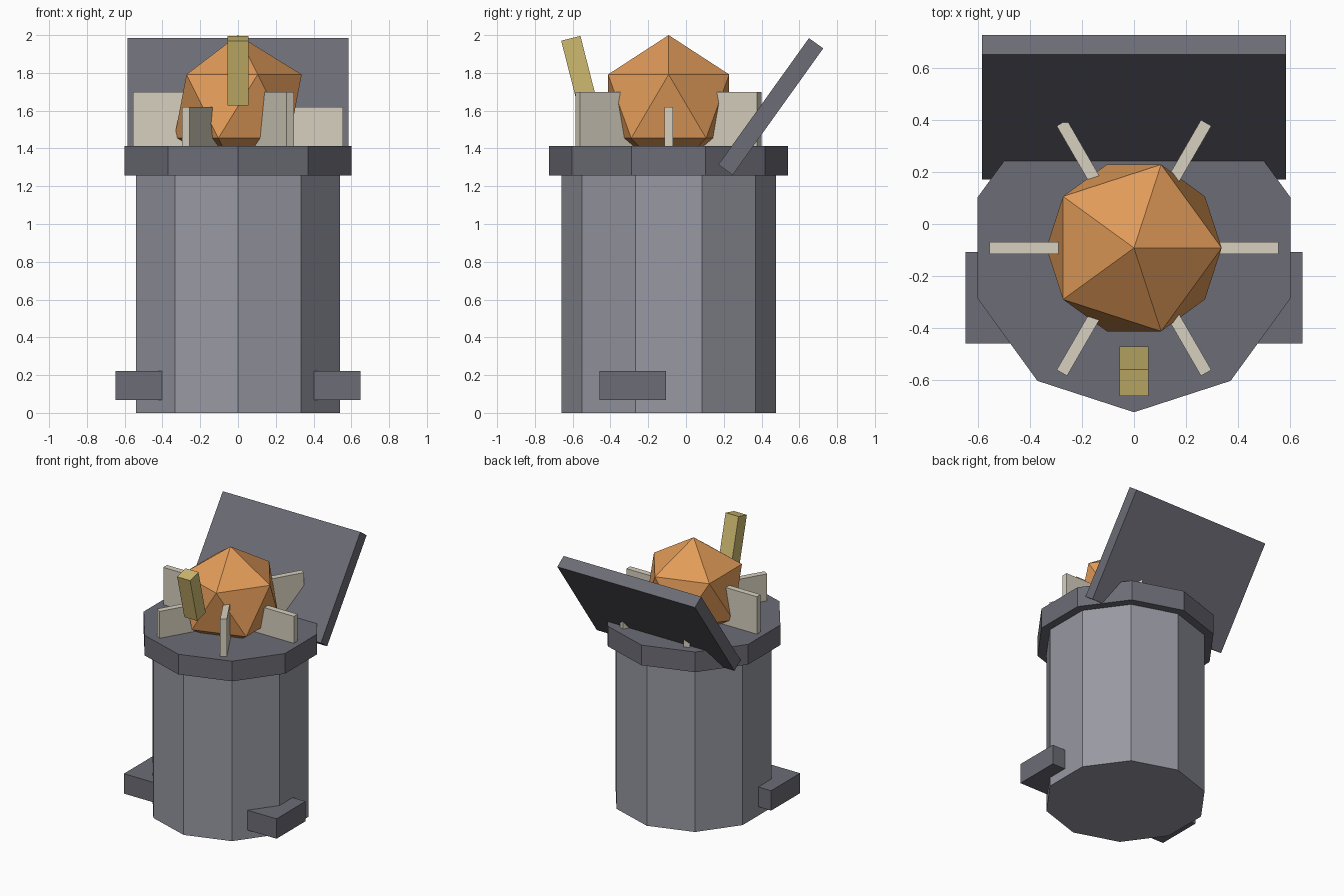
import bpy
from math import radians, sin, cos
from mathutils import Matrix, Vector

default = bpy.data.objects.get("Cube")
if default:
    bpy.data.objects.remove(default, do_unlink=True)

AXIS_Y = -0.092  # the barrel axis sits forward of the centre
BODY_HEIGHT = 1.3
RIM_BOTTOM, RIM_TOP = 1.258, 1.413


def make_material(name, colour):
    mat = bpy.data.materials.new(name)
    mat.use_nodes = True
    rgba = (*colour, 1)
    mat.diffuse_color = rgba
    mat.node_tree.nodes["Principled BSDF"].inputs["Base Color"].default_value = rgba
    return mat


body_grey = make_material("light grey", (0.31, 0.315, 0.36))
dark_grey = make_material("dark grey", (0.15, 0.15, 0.18))
orange = make_material("orange", (0.76, 0.33, 0.1))
bone = make_material("bone", (0.68, 0.63, 0.52))
yellow = make_material("dull yellow", (0.62, 0.49, 0.16))


def finish(name, mat):
    obj = bpy.context.object
    obj.name = obj.data.name = name
    obj.data.materials.clear()
    obj.data.materials.append(mat)
    return obj


def drum(name, radius, bottom, top, mat):
    """Ten-sided upright drum with a corner facing the front."""
    bpy.ops.mesh.primitive_cylinder_add(
        vertices=10, radius=radius, depth=top - bottom,
        location=(0, AXIS_Y, (bottom + top) / 2))
    return finish(name, mat)


def box(name, size, centre, mat, rotation=(0, 0, 0)):
    bpy.ops.mesh.primitive_cube_add(size=1, location=centre, rotation=rotation)
    obj = finish(name, mat)
    obj.data.transform(Matrix.Diagonal(Vector((*size, 1))))
    return obj


# Barrel and rim
drum("barrel_body", 0.568, 0, BODY_HEIGHT, body_grey)
drum("barrel_rim", 0.632, RIM_BOTTOM, RIM_TOP, dark_grey)

# Faceted ball resting in the rim
BALL_RADIUS = 0.377
bpy.ops.mesh.primitive_ico_sphere_add(
    subdivisions=1, radius=BALL_RADIUS, location=(0, AXIS_Y, 2 - BALL_RADIUS))
finish("faceted_ball", orange)

# Radial fins, alternately short and tall
FIN_INNER, FIN_OUTER = 0.22, 0.555
for i in range(6):
    angle = radians(60 * i)
    top = 1.70 if i % 2 else 1.62
    reach = (FIN_INNER + FIN_OUTER) / 2
    box(f"fin_{i + 1}",
        (FIN_OUTER - FIN_INNER, 0.046, top - RIM_TOP + 0.04),
        (reach * cos(angle), AXIS_Y + reach * sin(angle), (top + RIM_TOP - 0.04) / 2),
        bone, (0, 0, angle))

# Open lid leaning back, and the stick leaning forward
box("open_lid", (1.17, 0.093, 0.824), (0, 0.449, 1.622), dark_grey, (radians(-35.6), 0, 0))
box("stick", (0.11, 0.105, 0.355), (0, -0.566, 1.811), yellow, (radians(14.3), 0, 0))

# Side feet
for side, x in (("left", 1), ("right", -1)):
    box(f"{side}_foot", (0.3, 0.352, 0.153), (x * 0.499, -0.283, 0.144), dark_grey)
